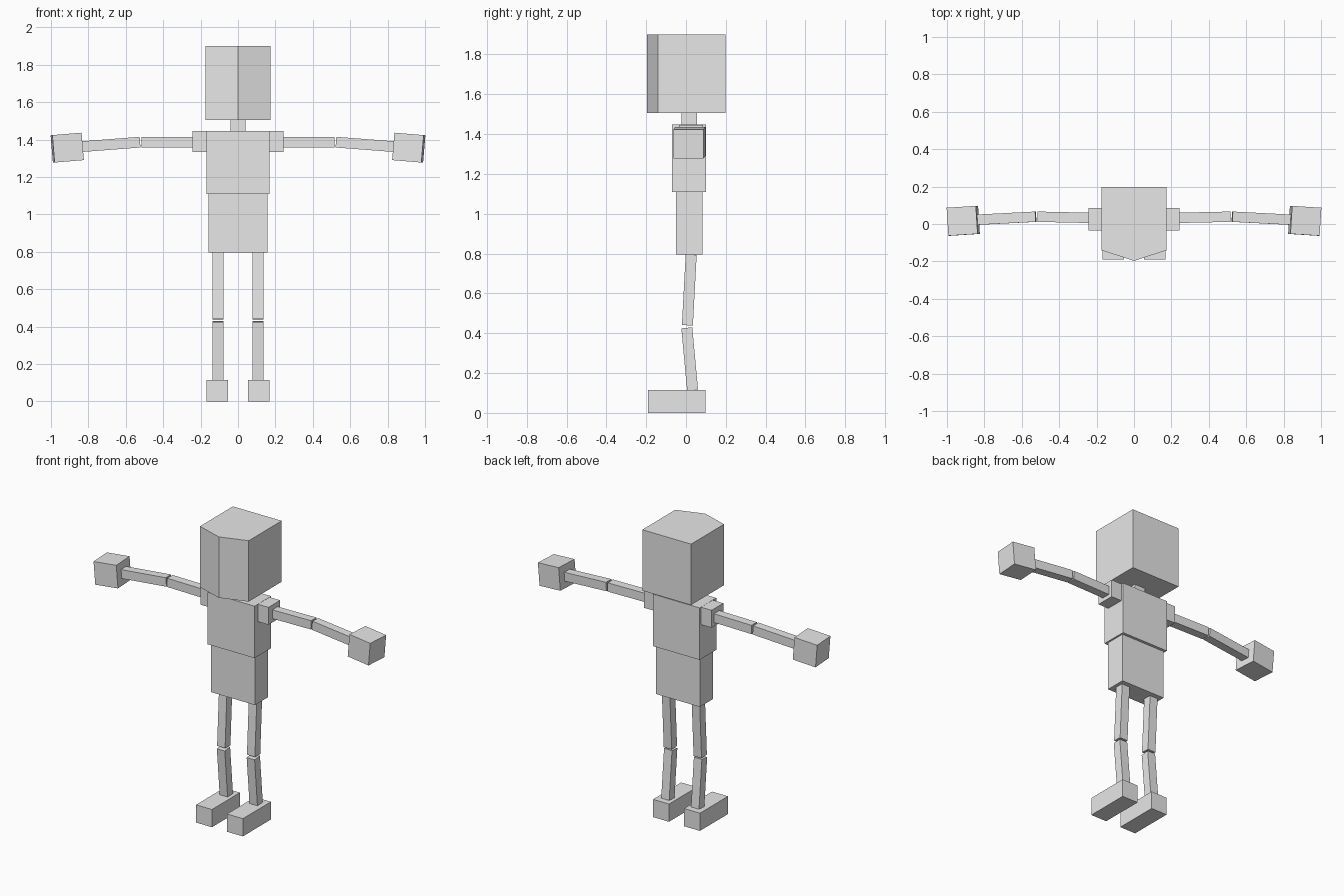
import bpy
import bmesh
from mathutils import Vector

if "Cube" in bpy.data.objects:
    bpy.data.objects.remove(bpy.data.objects["Cube"])

grey = bpy.data.materials.new("light_grey")
grey.diffuse_color = (0.8, 0.8, 0.8, 1)
grey.use_nodes = True
grey.node_tree.nodes["Principled BSDF"].inputs["Base Color"].default_value = grey.diffuse_color


def prism(name, bottom, top):
    """Closed solid between two matching rings of points."""
    bm = bmesh.new()
    a = [bm.verts.new(p) for p in bottom]
    b = [bm.verts.new(p) for p in top]
    n = len(a)
    bm.faces.new(a[::-1])
    bm.faces.new(b)
    for i in range(n):
        j = (i + 1) % n
        bm.faces.new((a[i], a[j], b[j], b[i]))
    bmesh.ops.recalc_face_normals(bm, faces=bm.faces)
    me = bpy.data.meshes.new(name)
    bm.to_mesh(me)
    bm.free()
    me.materials.append(grey)
    ob = bpy.data.objects.new(name, me)
    bpy.context.collection.objects.link(ob)
    return ob


def box(name, x, y, z):
    ring = [(x[0], y[0]), (x[1], y[0]), (x[1], y[1]), (x[0], y[1])]
    return prism(name, [(*p, z[0]) for p in ring], [(*p, z[1]) for p in ring])


def limb(name, start, end, w, d):
    """Square-ended bar from start to end; d is its depth along y."""
    s, e = Vector(start), Vector(end)
    axis = (e - s).normalized()
    side = axis.cross(Vector((0, 1, 0))).normalized()
    depth = side.cross(axis)
    offs = [side * w / 2 * i + depth * d / 2 * j
            for i, j in ((-1, -1), (1, -1), (1, 1), (-1, 1))]
    return prism(name, [s + o for o in offs], [e + o for o in offs])


def mirrored(ob):
    mod = ob.modifiers.new("mirror", 'MIRROR')
    mod.use_axis[0] = True


# Head with a shallow pointed face
head = [(-0.175, -0.14), (0, -0.197), (0.175, -0.14), (0.175, 0.198), (-0.175, 0.198)]
prism("head", [(*p, 1.505) for p in head], [(*p, 1.90) for p in head])

# Neck and torso
box("neck", (-0.04, 0.04), (-0.023, 0.055), (1.445, 1.505))
box("chest", (-0.168, 0.168), (-0.07, 0.10), (1.11, 1.447))
box("abdomen", (-0.157, 0.157), (-0.05, 0.082), (0.795, 1.11))

# Arms
mirrored(box("shoulder", (0.168, 0.243), (-0.035, 0.085), (1.333, 1.446)))
mirrored(limb("upper_arm", (0.243, 0.033, 1.386), (0.516, 0.039, 1.386), 0.057, 0.055))
mirrored(limb("forearm", (0.525, 0.039, 1.386), (0.836, 0.023, 1.362), 0.057, 0.055))
mirrored(limb("hand", (0.835, 0.022, 1.363), (0.991, 0.012, 1.350), 0.147, 0.15))

# Legs
mirrored(limb("thigh", (0.107, 0.026, 0.795), (0.107, 0.007, 0.44), 0.057, 0.055))
mirrored(limb("shin", (0.107, 0.004, 0.427), (0.107, 0.033, 0.115), 0.057, 0.055))
mirrored(box("foot", (0.054, 0.168), (-0.19, 0.097), (0, 0.115)))
